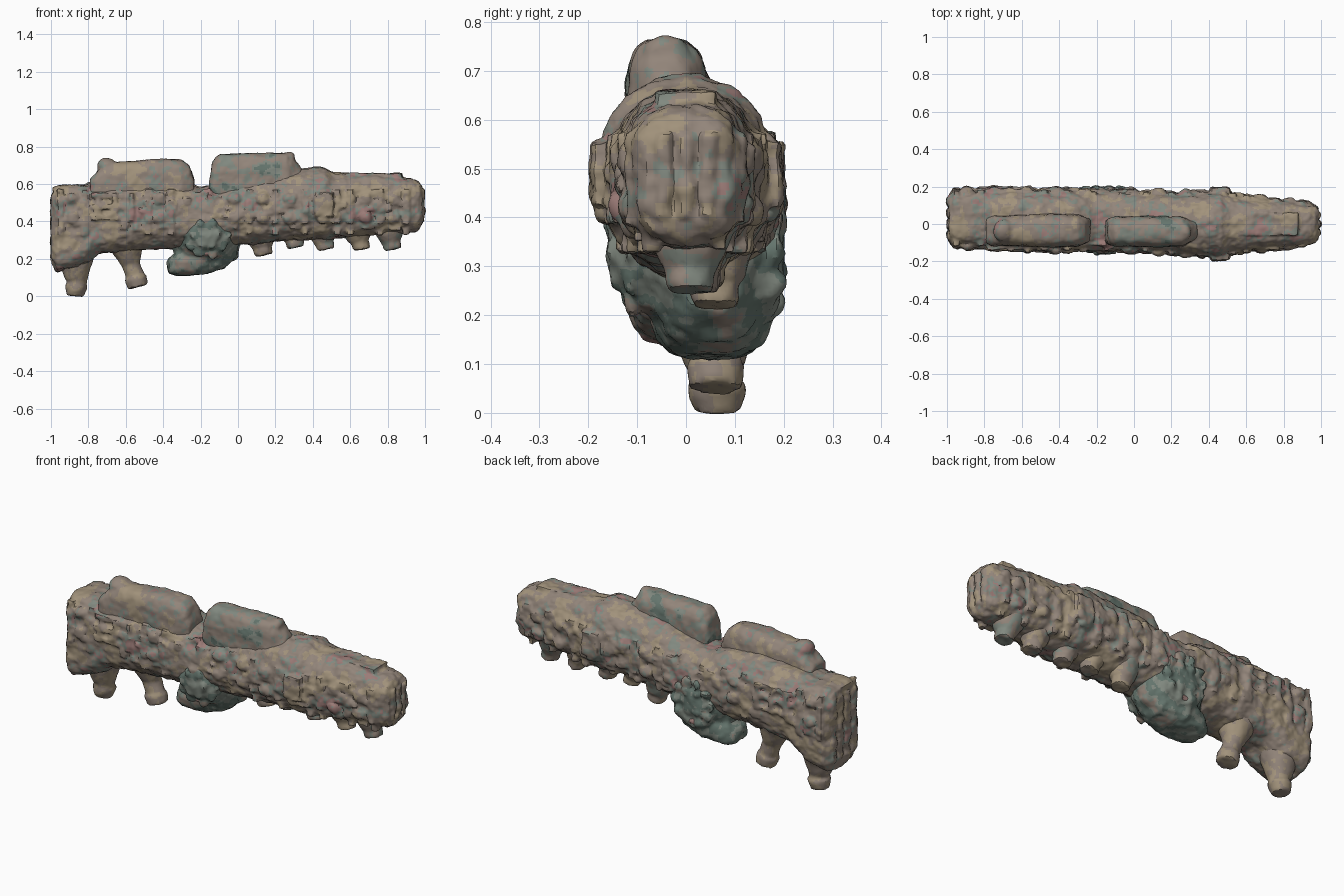
import bpy, bmesh, math, random
from mathutils import Vector, Matrix, noise

if "Cube" in bpy.data.objects:
    bpy.data.objects.remove(bpy.data.objects["Cube"])

random.seed(4)


def material(name, rgb):
    m = bpy.data.materials.new(name)
    m.diffuse_color = (*rgb, 1)
    m.use_nodes = True
    m.node_tree.nodes["Principled BSDF"].inputs["Base Color"].default_value = m.diffuse_color
    return m


TAUPE = material("taupe", (0.29, 0.235, 0.195))
TAN = material("tan", (0.36, 0.29, 0.20))
MOSS = material("moss_grey", (0.22, 0.25, 0.215))
ROSE = material("rose", (0.33, 0.20, 0.185))
DARK = material("dark_green", (0.13, 0.18, 0.155))

clouds = bpy.data.textures.new("erosion", "CLOUDS")
clouds.noise_scale = 0.055


def loft(bm, stations, sides=40):
    """Skin superellipse rings: (x, y centre, half width, z low, z high, power)."""
    rings = []
    for x, yc, hy, z0, z1, p in stations:
        ring = []
        for i in range(sides):
            a = math.tau * i / sides
            c, s = math.cos(a), math.sin(a)
            y = yc + hy * math.copysign(abs(c) ** (2 / p), c)
            z = (z0 + z1) / 2 + (z1 - z0) / 2 * math.copysign(abs(s) ** (2 / p), s)
            ring.append(bm.verts.new((x, y, z)))
        rings.append(ring)
    for a, b in zip(rings, rings[1:]):
        for i in range(sides):
            j = (i + 1) % sides
            bm.faces.new((a[i], a[j], b[j], b[i]))
    bm.faces.new(rings[0][::-1])
    bm.faces.new(rings[-1])


def rod(bm, a, b, r0, r1):
    a, b = Vector(a), Vector(b)
    d = b - a
    mat = Matrix.Translation((a + b) / 2) @ d.to_track_quat('Z', 'Y').to_matrix().to_4x4()
    bmesh.ops.create_cone(bm, cap_ends=True, segments=20, radius1=r0, radius2=r1,
                          depth=d.length, matrix=mat)


def box(bm, centre, size):
    bmesh.ops.create_cube(bm, size=1, matrix=Matrix.Translation(centre) @ Matrix.Diagonal((*size, 1)))


def ball(bm, centre, radii):
    bmesh.ops.create_uvsphere(bm, u_segments=20, v_segments=12, radius=1,
                              matrix=Matrix.Translation(centre) @ Matrix.Diagonal((*radii, 1)))


def finish(name, bm, palette, rough=0.02, voxel=0.01, soften=3):
    """Melt the pieces together, weather the surface and blotch the colours."""
    me = bpy.data.meshes.new(name)
    bmesh.ops.recalc_face_normals(bm, faces=bm.faces)
    bm.to_mesh(me)
    bm.free()
    ob = bpy.data.objects.new(name, me)
    bpy.context.collection.objects.link(ob)
    m = ob.modifiers.new("melt", "REMESH")
    m.mode, m.voxel_size = "VOXEL", voxel
    m = ob.modifiers.new("soften", "SMOOTH")
    m.iterations = soften
    m = ob.modifiers.new("weather", "DISPLACE")
    m.texture, m.strength, m.mid_level = clouds, rough, 0.5
    dg = bpy.context.evaluated_depsgraph_get()
    baked = bpy.data.meshes.new_from_object(ob.evaluated_get(dg))
    ob.modifiers.clear()
    ob.data = baked
    baked.materials.clear()
    for mat in palette:
        baked.materials.append(mat)
    for p in baked.polygons:
        n = noise.noise(p.center * 8) + 0.6 * noise.noise(p.center * 30)
        k = 0 if abs(n) < 0.25 else 1 if n > 0 else 2 if n > -0.5 else 3
        p.material_index = min(k, len(palette) - 1)
    bpy.ops.object.select_all(action="DESELECT")
    ob.select_set(True)
    bpy.context.view_layer.objects.active = ob
    bpy.ops.object.shade_smooth_by_angle(angle=math.radians(30))


EARTH = [TAUPE, TAN, MOSS, ROSE]

# Long hull
HULL = [(-.99, .03, .12, .17, .58, 4.5), (-.965, .03, .15, .13, .595, 4.5), (-.82, .03, .155, .17, .595, 4),
        (-.74, .03, .16, .23, .62, 3), (-.5, .02, .165, .25, .64, 2.6), (-.3, .02, .165, .26, .62, 2.5),
        (-.2, .02, .165, .27, .585, 2.5), (-.1, .02, .165, .27, .60, 2.4), (.1, .01, .16, .28, .66, 2.3),
        (.3, 0, .165, .30, .68, 2.3), (.46, 0, .178, .30, .685, 2.3), (.52, 0, .158, .31, .66, 2.4),
        (.75, 0, .13, .33, .655, 2.6), (.94, 0, .11, .345, .625, 3), (.97, 0, .10, .36, .61, 3.2),
        (.98, 0, .085, .38, .595, 3.5)]


def hull_side(x, z, side):
    """Side surface y of the hull at a given x and z."""
    for a, b in zip(HULL, HULL[1:]):
        if a[0] <= x <= b[0]:
            t = (x - a[0]) / (b[0] - a[0])
            _, yc, hy, z0, z1, p = (u + (v - u) * t for u, v in zip(a, b))
            s = min(0.98, abs(z - (z0 + z1) / 2) / ((z1 - z0) / 2))
            return yc + side * hy * (1 - s ** p) ** (1 / p)
    return 0


def on_side(bm, make, side, x, z, size, sink=0.0):
    make(bm, (x, hull_side(x, z, side) - side * sink, z), size)


bm = bmesh.new()
loft(bm, HULL)
# ...stepped swellings on the roof
ball(bm, (.42, 0, .65), (.08, .09, .043))
box(bm, (.72, 0, .635), (.32, .12, .045))
for side in (-1, 1):
    # ...broken upright ribs
    for x in (-.95, -.82, -.48, -.36, .06, .2, .36, .53, .6, .76, .9):
        for z in (.36, .42, .48, .54):
            on_side(bm, box, side, x, z, (.032, .035, .065), .008)
    # ...knobs in two rows
    for x in (-.89, -.42, -.02, .13, .28, .45, .68, .83):
        for z in (.42, .52):
            on_side(bm, ball, side, x, z, (.038, .022, .034))
    # ...lattice panel and square boss
    for z in (.42, .48, .54):
        on_side(bm, box, side, -.67, z, (.24, .026, .026))
    for x in (-.75, -.66, -.57):
        on_side(bm, box, side, x, .48, (.026, .028, .15))
    on_side(bm, box, side, .46, .49, (.10, .035, .13))
    # ...scattered small plates
    for i in range(60):
        on_side(bm, box, side, random.uniform(-.93, .92), random.uniform(.36, .56),
                (random.uniform(.02, .06), .02, random.uniform(.015, .05)))
# ...stepped front end with upright bars
loft(bm, [(.93, 0, .10, .36, .61, 4), (.985, 0, .085, .385, .59, 4)])
for y in (-.045, 0, .045):
    box(bm, (.975, y, .485), (.045, .022, .17))
# ...upright bars on the rear end
for y in (-.06, 0, .06, .12):
    box(bm, (-.983, y, .37), (.034, .03, .34))
finish("hull", bm, EARTH, rough=0.024, voxel=.0085, soften=2)

# Two roof humps, offset towards the front
bm = bmesh.new()
loft(bm, [(-.79, -.035, .07, .50, .63, 3), (-.75, -.035, .085, .48, .67, 3), (-.69, -.035, .08, .48, .71, 3),
          (-.45, -.035, .09, .48, .735, 3), (-.30, -.035, .085, .48, .73, 3), (-.26, -.035, .07, .50, .70, 3),
          (-.235, -.03, .06, .5, .63, 3)])
ball(bm, (-.70, -.035, .695), (.055, .06, .045))
finish("rear_roof_hump", bm, EARTH, rough=0.014)
bm = bmesh.new()
loft(bm, [(-.15, -.035, .06, .5, .64, 3), (-.135, -.04, .07, .5, .72, 3), (-.10, -.04, .08, .50, .76, 3),
          (.1, -.04, .083, .50, .766, 3), (.26, -.04, .08, .50, .766, 3), (.30, -.04, .06, .52, .735, 3),
          (.34, -.03, .05, .54, .68, 3)])
ball(bm, (.275, -.04, .735), (.03, .05, .038))
finish("front_roof_hump", bm, [TAUPE, MOSS, MOSS, DARK], rough=0.014)

# Two legs
bm = bmesh.new()
rod(bm, (-.87, .055, .30), (-.865, .06, .09), .13, .06)
rod(bm, (-.86, .06, .13), (-.865, .06, .03), .054, .054)
rod(bm, (-.865, .065, .055), (-.87, .065, .001), .062, .046)
finish("rear_leg", bm, [TAUPE, TAN], rough=0.008)
bm = bmesh.new()
rod(bm, (-.61, .05, .34), (-.575, .06, .18), .12, .055)
rod(bm, (-.59, .06, .22), (-.54, .06, .08), .05, .05)
rod(bm, (-.548, .06, .10), (-.535, .06, .05), .06, .055)
finish("middle_leg", bm, [TAUPE, TAN], rough=0.008)

# Row of short pegs below the front half
bm = bmesh.new()
for x, y, low in ((.13, .06, .22), (.30, .03, .26), (.46, .02, .25), (.65, .015, .25), (.82, .01, .25)):
    rod(bm, (x - .03, y, .42), (x, y, low + .05), .11, .058)
    rod(bm, (x - .01, y, low + .09), (x + .01, y, low), .054, .048)
finish("underside_pegs", bm, [TAUPE, TAN, MOSS], rough=0.014)

# Round belly pod with bulging sides, rosettes and a lower nub
bm = bmesh.new()
ball(bm, (-.17, .02, .335), (.17, .185, .16))
ball(bm, (-.17, .045, .31), (.19, .15, .18))
loft(bm, [(-.375, .05, .06, .12, .20, 3), (-.32, .05, .10, .11, .24, 3),
          (-.2, .05, .12, .115, .3, 3), (-.08, .05, .10, .145, .35, 3), (0, .05, .06, .21, .36, 3)])
rod(bm, (-.17, .1, .31), (-.17, .185, .31), .14, .12)
for side in (-1, 1):
    for n, r in ((10, .11), (6, .06)):
        for i in range(n):
            a = math.tau * i / n
            y = .025 + side * .18 * math.sqrt(1 - (r / .17) ** 2) if side < 0 else .185
            ball(bm, (-.17 + r * math.cos(a), y, .335 + r * math.sin(a)),
                 (random.uniform(.02, .035), random.uniform(.012, .022), random.uniform(.02, .035)))
finish("belly_pod", bm, [DARK, MOSS, MOSS, TAUPE], rough=0.022)

# Rosy patches low on both pod faces
bm = bmesh.new()
ball(bm, (-.17, -.09, .235), (.05, .035, .025))
ball(bm, (-.17, .165, .225), (.05, .03, .025))
finish("pod_blush", bm, [ROSE], rough=0.015)
